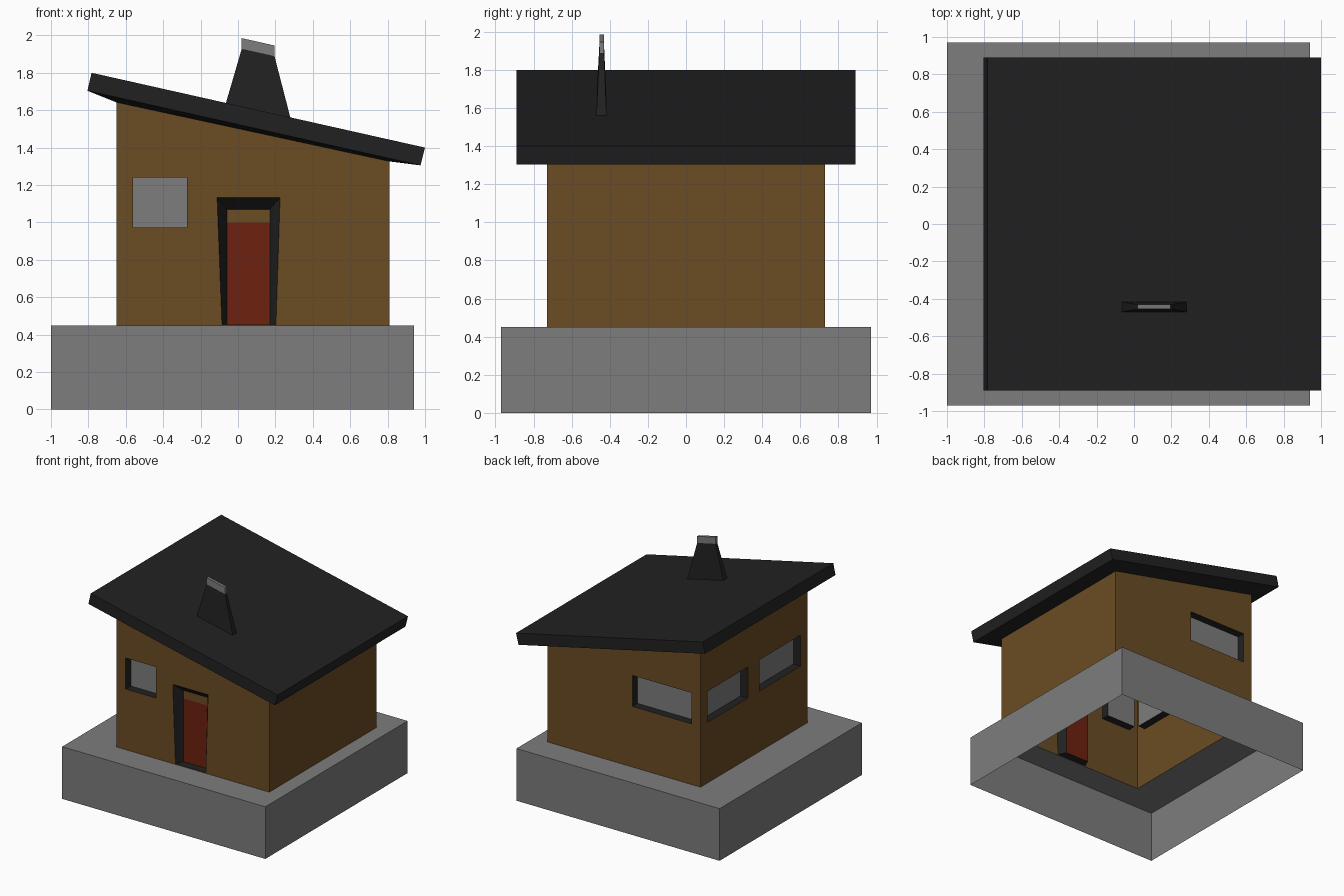
import bpy, bmesh
from mathutils import Vector

if "Cube" in bpy.data.objects:
    bpy.data.objects.remove(bpy.data.objects["Cube"])


def material(name, rgb):
    m = bpy.data.materials.new(name)
    m.diffuse_color = (*rgb, 1)
    m.use_nodes = True
    m.node_tree.nodes["Principled BSDF"].inputs["Base Color"].default_value = m.diffuse_color
    return m


GREY = material("grey", (0.205, 0.205, 0.205))
BROWN = material("brown", (0.145, 0.072, 0.017))
BLACK = material("black", (0.0155, 0.0155, 0.0155))
RED = material("red", (0.155, 0.0155, 0.0045))


def finish(name, bm, mats):
    bmesh.ops.remove_doubles(bm, verts=bm.verts, dist=1e-4)
    bmesh.ops.recalc_face_normals(bm, faces=bm.faces)
    me = bpy.data.meshes.new(name)
    bm.to_mesh(me)
    bm.free()
    for m in mats:
        me.materials.append(m)
    ob = bpy.data.objects.new(name, me)
    bpy.context.collection.objects.link(ob)
    return ob


def ring(x0, z0, x1, z1, hy, cy=0.0):
    """Rectangle sloping from (x0, z0) to (x1, z1)."""
    return [(x0, cy - hy, z0), (x1, cy - hy, z1), (x1, cy + hy, z1), (x0, cy + hy, z0)]


def loft(name, rings, mat, cap=False):
    bm = bmesh.new()
    vs = [[bm.verts.new(p) for p in r] for r in rings]
    for a, b in zip(vs, vs[1:]):
        for i in range(4):
            j = (i + 1) % 4
            bm.faces.new((a[i], a[j], b[j], b[i]))
    if cap:
        bm.faces.new(vs[-1])
    return finish(name, bm, [mat])


# House footprint
X0, X1, HY, FLOOR = -0.65, 0.81, 0.73, 0.45
ZL, ZR = 1.642, 1.326


def rect(u0, u1, z0, z1):
    return [(u0, z0), (u1, z0), (u1, z1), (u0, z1)]


def wall(bm, place, normal, outline, openings):
    """Flat wall with recessed openings; place(u, z, depth) gives the 3D point.
    Each opening is (outer loop, inner loop, list of (loop, material index))."""
    edges = []
    for lp in [outline] + [o[0] for o in openings]:
        vs = [bm.verts.new(place(u, z, 0)) for u, z in lp]
        edges += [bm.edges.new((vs[i], vs[i - 1])) for i in range(len(vs))]
    bmesh.ops.triangle_fill(bm, use_beauty=True, edges=edges, normal=Vector(normal))
    for outer, inner, panes in openings:
        for i in range(4):
            quad = [place(*outer[i - 1], 0), place(*outer[i], 0),
                    place(*inner[i], DEPTH), place(*inner[i - 1], DEPTH)]
            bm.faces.new([bm.verts.new(p) for p in quad]).material_index = 1
        for lp, mi in panes:
            bm.faces.new([bm.verts.new(place(u, z, DEPTH)) for u, z in lp]).material_index = mi


DEPTH = 0.07
SILL, HEAD = 0.973, 1.241


def window(u0, u1):
    r = rect(u0, u1, SILL, HEAD)
    return (r, r, [(r, 2)])


# Door: splayed recess, red leaf with a brown panel above
door = ([(-0.086, 0.455), (0.203, 0.455), (0.225, 1.134), (-0.112, 1.134)],
        rect(-0.059, 0.171, 0.455, 1.07),
        [(rect(-0.059, 0.171, 0.455, 1.0), 3), (rect(-0.059, 0.171, 1.0, 1.07), 0)])

# Walls with windows and door
gable = [(X0, FLOOR), (X1, FLOOR), (X1, ZR), (X0, ZL)]
bm = bmesh.new()
wall(bm, lambda u, z, d: (u, -HY + d, z), (0, -1, 0), gable, [window(-0.561, -0.273), door])
wall(bm, lambda u, z, d: (u, HY - d, z), (0, 1, 0), gable, [window(-0.563, 0.0)])
wall(bm, lambda u, z, d: (X0 + d, u, z), (-1, 0, 0), rect(-HY, HY, FLOOR, ZL),
     [window(-0.635, -0.075), window(0.085, 0.635)])
wall(bm, lambda u, z, d: (X1 - d, u, z), (1, 0, 0), rect(-HY, HY, FLOOR, ZR), [])
finish("house_walls", bm, [BROWN, BLACK, GREY, RED])

# Plinth, open underneath
loft("plinth", [ring(-1, 0, 0.94, 0, 0.97), ring(-1, FLOOR, 0.94, FLOOR, 0.97),
                ring(X0, FLOOR, X1, FLOOR, HY)], GREY)

# Sloping roof growing out of the wall tops
loft("roof", [ring(X0, ZL, X1, ZR, HY), ring(-0.805, 1.704, 0.976, 1.305, 0.89),
              ring(-0.783, 1.80, 1.0, 1.40, 0.89)], BLACK, cap=True)

# Tapered chimney and its cap
neck = ring(0.02, 1.928, 0.195, 1.889, 0.0125, -0.4425)
loft("chimney", [ring(-0.065, 1.637, 0.28, 1.56, 0.0265, -0.444), neck], BLACK)
loft("chimney_cap", [neck, ring(0.02, 1.985, 0.195, 1.946, 0.0125, -0.4425)], GREY, cap=True)
